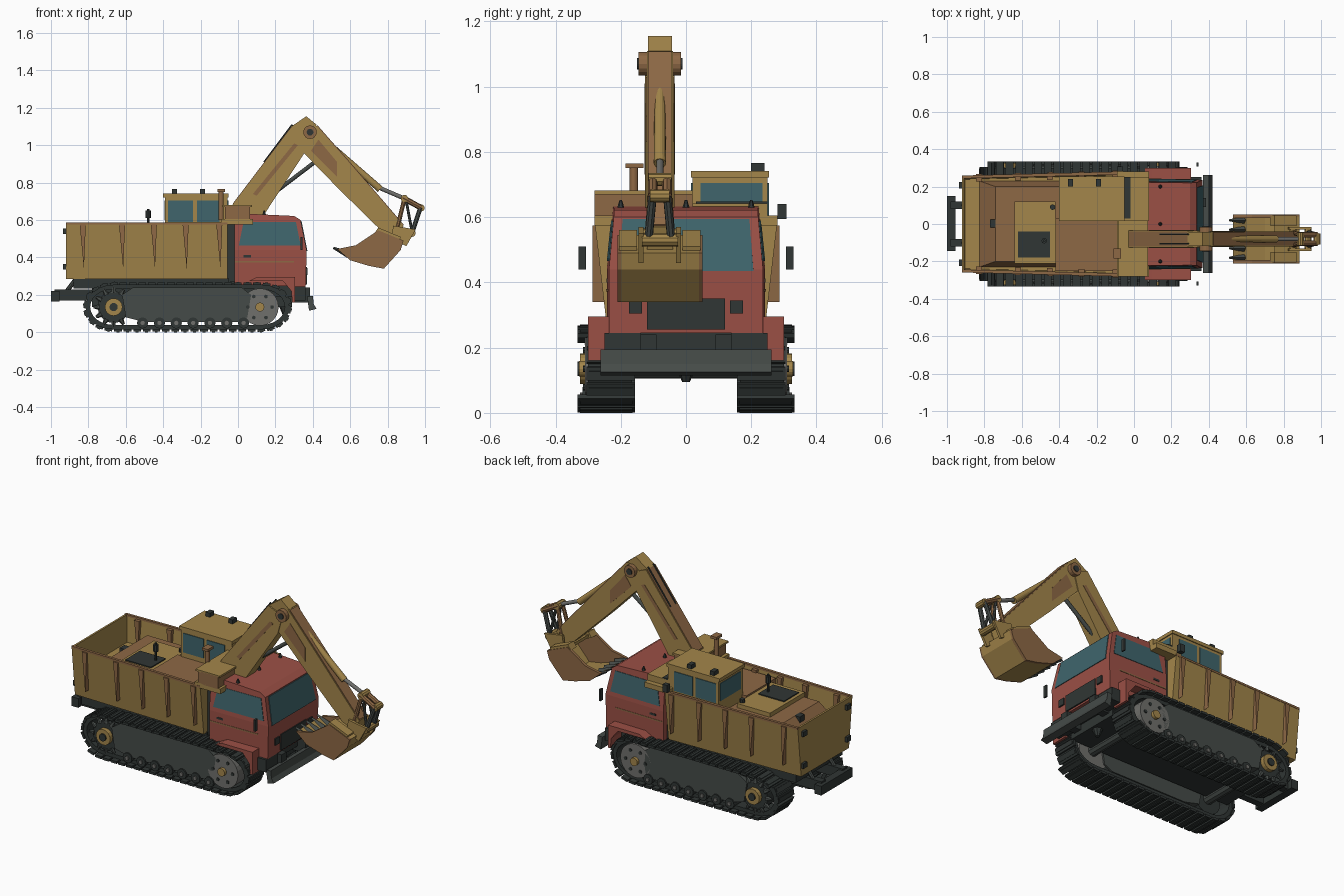
import bpy, bmesh
from math import cos, sin, pi, tau
from mathutils import Vector, Matrix

default = bpy.data.objects.get("Cube")
if default:
    bpy.data.objects.remove(default, do_unlink=True)


def material(name, r, g, b):
    m = bpy.data.materials.new(name)
    m.use_nodes = True
    m.diffuse_color = (r, g, b, 1)
    shader = next(n for n in m.node_tree.nodes if n.type == 'BSDF_PRINCIPLED')
    shader.inputs["Base Color"].default_value = (r, g, b, 1)
    shader.inputs["Roughness"].default_value = .7
    return m


YELLOW = material("ochre_paint", .37, .24, .07)
BROWN = material("rusty_ochre", .27, .14, .06)
RED = material("red_paint", .33, .08, .06)
DARK = material("dark_steel", .03, .037, .035)
STEEL = material("grey_steel", .06, .07, .065)
RIM = material("light_steel", .16, .16, .15)
GLASS = material("teal_glass", .05, .13, .15)


def finish(name, bm, mat):
    bmesh.ops.recalc_face_normals(bm, faces=bm.faces)
    mesh = bpy.data.meshes.new(name)
    bm.to_mesh(mesh)
    bm.free()
    mesh.materials.append(mat)
    ob = bpy.data.objects.new(name, mesh)
    bpy.context.collection.objects.link(ob)
    return ob


def prism(name, mat, profile, y0, y1, shape=None):
    """Side profile (x, z) pushed across y, optionally reshaped."""
    bm = bmesh.new()
    face = bm.faces.new([bm.verts.new((x, y0, z)) for x, z in profile])
    new = bmesh.ops.extrude_face_region(bm, geom=[face])["geom"]
    moved = [v for v in new if isinstance(v, bmesh.types.BMVert)]
    bmesh.ops.translate(bm, verts=moved, vec=(0, y1 - y0, 0))
    for v in bm.verts:
        if shape:
            v.co = shape(v.co)
    return finish(name, bm, mat)


def box(name, mat, x, y, z, shape=None):
    corners = [(x[0], z[0]), (x[1], z[0]), (x[1], z[1]), (x[0], z[1])]
    return prism(name, mat, corners, y[0], y[1], shape)


def rod(name, mat, a, b, r, tip=None, sides=16):
    a, b = Vector(a), Vector(b)
    bm = bmesh.new()
    turn = (b - a).to_track_quat('Z', 'Y').to_matrix().to_4x4()
    bmesh.ops.create_cone(bm, cap_ends=True, segments=sides, radius1=r,
                          radius2=r if tip is None else tip, depth=(b - a).length,
                          matrix=Matrix.Translation((a + b) / 2) @ turn)
    return finish(name, bm, mat)


def pin(name, mat, x, z, y0, y1, r, sides=16):
    return rod(name, mat, (x, y0, z), (x, y1, z), r, sides=sides)


# Track outline and evenly spaced shoes, narrower around the ends
REAR, FRONT, AXLE = -.665, .125, .135


def track_outline(grow):
    pts = []
    for cx, start in ((FRONT, -pi / 2), (REAR, pi / 2)):
        for i in range(13):
            a = start + pi * i / 12
            pts.append(Vector((cx + (.15 + grow) * cos(a), AXLE + (.12 + grow) * sin(a))))
    return pts


def track_shoes(name, s, count=48):
    pts = track_outline(.004)
    pairs = list(zip(pts, pts[1:] + pts[:1]))
    step = sum((q - p).length for p, q in pairs) / count
    bm = bmesh.new()
    travelled, target = 0, 0
    for p, q in pairs:
        length, d = (q - p).length, (q - p).normalized()
        outer = .333 if abs(d.x) > .7 else .305
        while target < travelled + length - 1e-6:
            c = p + d * (target - travelled)
            frame = Matrix(((d.x, 0, d.y, c.x), (0, 1, 0, s * (outer + .157) / 2),
                            (d.y, 0, -d.x, c.y), (0, 0, 0, 1)))
            wide = outer - .157
            for size, lift in (((step * .8, wide, .014), 0), ((step * .3, wide - .015, .01), .006)):
                move = Matrix.Translation((0, 0, lift))
                bmesh.ops.create_cube(bm, size=1, matrix=frame @ move @ Matrix.Diagonal((*size, 1)))
            target += step
        travelled += length
    return finish(name, bm, DARK)


# Gentle narrowing of the bed towards the rear
def narrow(co):
    return Vector((co.x, co.y * (1.005 + .09 * co.x), co.z))


def flare(co):
    wide = (.245 + .035 * (co.z - .285) / .3) / .28
    return narrow(Vector((co.x, co.y * wide, co.z)))


# Running gear on both sides
for side, s in (("left", 1), ("right", -1)):
    track_shoes(side + "_track_shoes", s)
    bm = bmesh.new()
    loop = track_outline(-.012)
    rows = [[bm.verts.new((p.x, s * y, p.y)) for p in loop] for y in (.165, .3)]
    for i in range(len(loop)):
        j = (i + 1) % len(loop)
        bm.faces.new((rows[0][i], rows[0][j], rows[1][j], rows[1][i]))
    belt = finish(side + "_track_belt", bm, DARK)
    thick = belt.modifiers.new("thickness", 'SOLIDIFY')
    thick.thickness, thick.offset = .025, 0
    prism(side + "_track_frame", STEEL,
          [(-.6, .08), (-.5, .055), (.0, .055), (.05, .08), (.07, .2), (.02, .24), (-.56, .24), (-.62, .2)],
          s * .18, s * .31)
    pin(side + "_sprocket", DARK, REAR, AXLE, s * .19, s * .3, .085, 20)
    for i in range(12):
        a = tau * i / 12
        x, z = cos(a), sin(a)
        rod(side + "_sprocket_tooth", STEEL, (REAR + .075 * x, s * .295, AXLE + .075 * z),
            (REAR + .108 * x, s * .295, AXLE + .108 * z), .016, .007, 6)
    pin(side + "_sprocket_hub", YELLOW, REAR, AXLE, s * .29, s * .325, .047)
    pin(side + "_sprocket_cap", DARK, REAR, AXLE, s * .32, s * .332, .022)
    pin(side + "_idler", RIM, FRONT - .008, AXLE, s * .19, s * .31, .1, 24)
    pin(side + "_idler_hub", YELLOW, FRONT - .008, AXLE, s * .3, s * .328, .024)
    for i in range(6):
        a = tau * i / 6
        pin(side + "_idler_bolt", DARK, FRONT - .008 + .065 * cos(a), AXLE + .065 * sin(a),
            s * .3, s * .315, .01, 8)
    for i in range(7):
        pin(side + "_road_roller", DARK, -.51 + .09 * i, .05, s * .19, s * .318, .03, 12)
        pin(side + "_roller_cap", RIM, -.51 + .09 * i, .05, s * .31, s * .325, .012, 8)

    # Cab fenders, mirrors and trim
    prism(side + "_fender", RED, [(.06, .275), (.1, .295), (.305, .295), (.305, .16),
                                  (.29, .16), (.285, .22), (.24, .275)], s * .2, s * .3)
    box(side + "_mirror", DARK, (.335, .345), (s * .307, s * .33), (.44, .51))
    box(side + "_headlight", DARK, (.35, .372), (s * .135, s * .175), (.305, .345))
    box(side + "_door_handle", DARK, (.03, .07), (s * .23, s * .244), (.4, .412))
    box(side + "_front_bracket", DARK, (.25, .385), (s * .09, s * .14), (.16, .24))
    box(side + "_bumper_end", DARK, (.29, .36), (s * .14, s * .25), (.17, .245))
    box(side + "_rear_arm", DARK, (-.98, -.75), (s * .08, s * .12), (.17, .23))
    rod(side + "_rear_brace", STEEL, (-.93, s * .1, .2), (-.87, s * .1, .28), .012, sides=8)

    # Bed ribs, rims and latches
    for x in (-.83, -.62, -.45, -.28, -.1):
        prism(side + "_bed_rib", BROWN, [(x - .016, .575), (x + .016, .575), (x + .006, .34)],
              s * .245, s * .287, narrow)
    box(side + "_bed_rim", BROWN, (-.92, -.055), (s * .264, s * .281), (.576, .588), narrow)
    for z in (.35, .54):
        box(side + "_bed_hinge", DARK, (-.935, -.91), (s * .19, s * .225), (z - .015, z + .015))

# Chassis, rear bar, axles and front blade
box("hull", DARK, (-.78, .29), (-.17, .17), (.135, .285))
for x in (REAR, FRONT):
    pin("axle", STEEL, x, AXLE, -.2, .2, .03, 10)
box("rear_chassis", DARK, (-.88, -.05), (-.22, .22), (.235, .29))
box("cab_chassis", DARK, (-.06, .33), (-.2, .2), (.19, .26))
box("rear_bar", DARK, (-1, -.955), (-.145, .15), (.165, .22))
rod("tow_hook", DARK, (.25, 0, .15), (.25, 0, .095), .035, .012, 8)
prism("front_blade", STEEL, [(.37, .19), (.4, .195), (.405, .15), (.42, .125), (.38, .115), (.375, .15)],
      -.262, .262)

# Dump bed: tapered tub hollowed from the top
bed = box("dump_bed", YELLOW, (-.92, -.055), (-.28, .28), (.285, .585), flare)
bm = bmesh.new()
bm.from_mesh(bed.data)
top = max(bm.faces, key=lambda f: f.calc_center_median().z)
bmesh.ops.inset_region(bm, faces=[top], thickness=.016)
bmesh.ops.inset_region(bm, faces=[top], thickness=.012, depth=-.16)
bm.to_mesh(bed.data)
bm.free()


def slope(co):
    high = co.z > .5
    return Vector((co.x + (.1 if high and co.x < -.5 else 0), co.y * (.85 if high else 1), co.z))


box("bed_hump", BROWN, (-.84, -.07), (-.235, .235), (.41, .525), slope)
box("engine_cover", YELLOW, (-.64, -.42), (-.21, .12), (.46, .55))
box("engine_hatch", DARK, (-.62, -.45), (-.18, -.04), (.55, .556))
box("bed_deck", BROWN, (-.42, -.08), (-.25, .03), (.46, .56))
box("bed_vent", DARK, (-.77, -.735), (-.02, .025), (.46, .525))
rod("bed_mast", DARK, (-.48, -.09, .53), (-.48, -.09, .66), .007, sides=8)
rod("bed_mast_head", DARK, (-.48, -.09, .61), (-.48, -.09, .65), .015, sides=8)
rod("filler_cap", DARK, (-.435, .09, .54), (-.435, .09, .57), .015, sides=8)


# Front cab: shells narrowing slightly forward and upward, with through glazing
def forward(co):
    return Vector((co.x, co.y * (1.01 - .07 * co.x), co.z))


def lean(co):
    return forward(Vector((co.x, co.y * (1 - .4 * max(0, co.z - .44)), co.z)))


prism("cab_lower", RED, [(-.02, .25), (.362, .245), (.367, .44), (-.02, .44)], -.24, .24, forward)
prism("cab_seam", BROWN, [(-.015, .372), (.3, .372), (.3, .38), (-.015, .38)], -.242, .242, forward)
prism("cab_upper", RED, [(-.02, .44), (.367, .44), (.335, .6), (.3, .622), (.02, .635), (-.02, .62)],
      -.24, .24, lean)
prism("cab_side_glass", GLASS, [(.005, .465), (.335, .465), (.31, .59), (.03, .59)], -.243, .243, lean)
prism("windshield", GLASS, [(.355, .435), (.371, .435), (.34, .595), (.32, .595)], -.21, .21, lean)
box("cab_grille", DARK, (.34, .37), (-.12, .12), (.255, .35))
box("cab_gap", DARK, (-.06, -.015), (-.21, .21), (.27, .6))
for y in (-.2, 0, .2):
    rod("roof_marker", DARK, (.14, y, .625), (.14, y, .652), .012, .004, 6)

# Operator cabin
box("cabin_body", YELLOW, (-.39, -.055), (.02, .25), (.44, .73))
box("cabin_roof", YELLOW, (-.4, -.05), (.015, .255), (.722, .742))
for x in ((-.375, -.24), (-.22, -.1)):
    box("cabin_side_glass", GLASS, x, (.016, .254), (.59, .705))
box("cabin_end_glass", GLASS, (-.394, -.051), (.045, .235), (.6, .705))
box("cabin_front_vent", DARK, (-.055, -.02), (.03, .25), (.64, .648))
box("cabin_lamp", DARK, (-.09, -.06), (.28, .308), (.595, .64))
for x in (-.34, -.19):
    box("roof_lamp", DARK, (x - .014, x + .014), (.2, .24), (.74, .766))

# Boom support
box("support_plate", YELLOW, (-.09, .08), (-.28, .28), (.575, .605))
box("cabin_sill", YELLOW, (-.06, .08), (.02, .25), (.6, .642))
box("support_box", BROWN, (-.07, .065), (-.28, .02), (.6, .675))
box("support_lid", YELLOW, (-.085, .075), (-.28, .02), (.67, .681))
rod("exhaust", BROWN, (-.09, -.16, .6), (-.09, -.16, .755), .013)
box("exhaust_cap", BROWN, (-.11, -.07), (-.185, -.13), (.75, .765))

# Boom and stick
MID = -.08
prism("boom", YELLOW, [(-.04, .62), (-.03, .68), (.29, 1.1), (.38, 1.06), (.35, .95), (.14, .63)],
      MID - .045, MID + .045)
prism("boom_top_plate", BROWN, [(-.025, .675), (-.028, .688), (.285, 1.1), (.29, 1.09)],
      MID - .04, MID + .04)
prism("boom_stripe", BROWN, [(.08, .74), (.3, 1.01), (.32, 1.0), (.1, .73)], MID - .047, MID + .047)
prism("elbow_block", YELLOW, [(.285, 1.1), (.365, 1.155), (.42, 1.11), (.37, 1.04)],
      MID - .037, MID + .037)
prism("stick", YELLOW, [(.35, .96), (.34, 1.08), (.415, 1.11), (.6, .9), (.885, .57), (.86, .5),
                        (.8, .51), (.545, .76)], MID - .04, MID + .04)
prism("stick_top_plate", BROWN, [(.42, 1.1), (.425, 1.107), (.6, .908), (.885, .577), (.88, .57), (.59, .9)],
      MID - .036, MID + .036)
prism("stick_panel", BROWN, [(.39, .97), (.43, 1.03), (.53, .91), (.53, .83)], MID - .042, MID + .042)
pin("elbow_pin", BROWN, .385, 1.07, MID - .065, MID + .065, .036)
pin("elbow_cap", DARK, .385, 1.07, MID - .07, MID + .07, .018)
for s in (1, -1):
    y = MID + s * .025
    rod("boom_hose", DARK, (.14, y, .91), (.29, y, 1.11), .005, sides=6)
rod("stick_ram", STEEL, (.2, MID, .75), (.45, MID, .94), .011)
rod("bucket_ram_barrel", YELLOW, (.5, MID, .995), (.76, MID, .765), .016, .019)
rod("bucket_ram_rod", RIM, (.75, MID, .775), (.89, MID, .715), .011)
pin("ram_anchor", BROWN, .5, .99, MID - .025, MID + .025, .02, 10)

# Bucket linkage
for s in (1, -1):
    y, foot = MID + s * .022, MID + s * .035
    rod("rocker_link", BROWN, (.89, y, .715), (.85, foot, .55), .012, sides=8)
    rod("push_link", STEEL, (.975, y, .665), (.93, foot, .53), .013, sides=8)
    rod("cross_link", BROWN, (.88, y, .72), (.98, y, .665), .015, sides=8)
    rod("stay_link", STEEL, (.9, y, .7), (.93, foot, .54), .008, sides=8)
for x, z, half in ((.89, .715, .035), (.978, .665, .03), (.85, .545, .055), (.93, .53, .055)):
    pin("link_pin", YELLOW, x, z, MID - half, MID + half, .02, 10)

# Bucket: curved shell, side plates, hanger ears and teeth
shell = [(.53, .445), (.6, .385), (.7, .355), (.78, .34), (.87, .44), (.885, .49), (.75, .545)]
inner = [(.75, .527), (.865, .482), (.85, .445), (.775, .36), (.7, .373), (.605, .402)]
prism("bucket_shell", YELLOW, shell + inner, MID - .12, MID + .12)
for s in (1, -1):
    prism("bucket_side", BROWN, shell + [(.63, .465)], MID + s * .113, MID + s * .13)
    prism("bucket_ear", YELLOW, [(.82, .5), (.83, .57), (.95, .55), (.9, .46)],
          MID + s * .05, MID + s * .065)
    prism("bucket_corner", YELLOW, [(.73, .53), (.75, .56), (.87, .51), (.86, .48)],
          MID + s * .07, MID + s * .125)
for i in range(5):
    y = MID - .1 + .05 * i
    rod("bucket_tooth", STEEL, (.59, y, .415), (.51, y, .452), .018, .006, 4)
